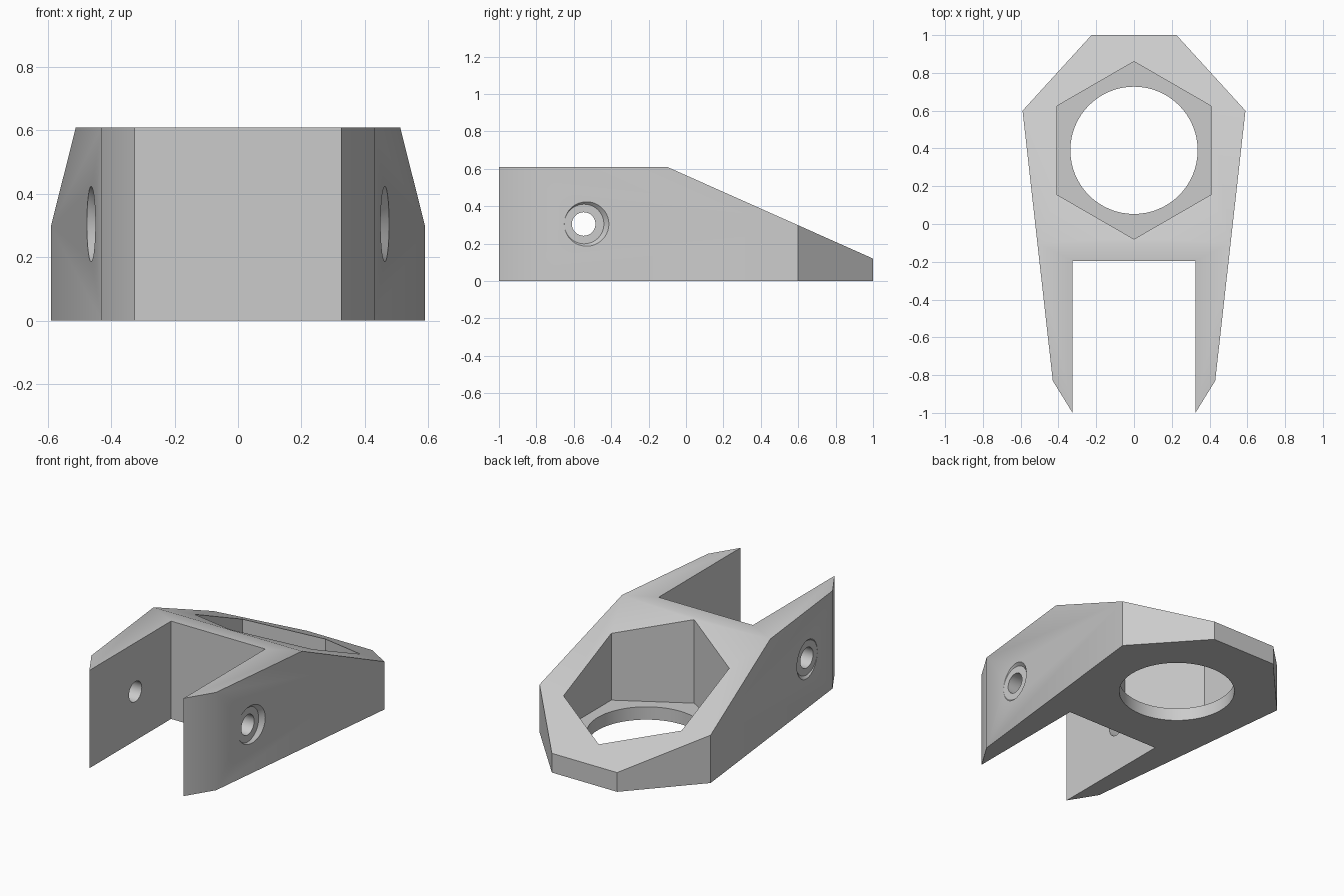
import bpy, bmesh, math
from mathutils import Matrix, Vector

cube = bpy.data.objects.get("Cube")
if cube:
    bpy.data.objects.remove(cube, do_unlink=True)

grey = bpy.data.materials.new("plain grey")
grey.use_nodes = True
colour = (0.6, 0.6, 0.6, 1)
grey.diffuse_color = colour
grey.node_tree.nodes["Principled BSDF"].inputs["Base Color"].default_value = colour

HEIGHT = 0.61


def make_object(name, bm):
    bmesh.ops.recalc_face_normals(bm, faces=bm.faces[:])
    mesh = bpy.data.meshes.new(name)
    bm.to_mesh(mesh)
    bm.free()
    mesh.materials.append(grey)
    obj = bpy.data.objects.new(name, mesh)
    bpy.context.collection.objects.link(obj)
    return obj


def prism(points, z0, z1):
    bm = bmesh.new()
    base = bm.faces.new([bm.verts.new((x, y, z0)) for x, y in points])
    top = bmesh.ops.extrude_face_region(bm, geom=[base])["geom"]
    bmesh.ops.translate(bm, vec=(0, 0, z1 - z0),
                        verts=[v for v in top if isinstance(v, bmesh.types.BMVert)])
    return bm


def ring(radius, sides, cx, cy):
    return [(cx + radius * math.sin(math.tau * i / sides),
             cy + radius * math.cos(math.tau * i / sides)) for i in range(sides)]


def cone_along_x(x0, x1, r0, r1, y, z, sides=48):
    bm = bmesh.new()
    length = abs(x1 - x0)
    turn = math.copysign(math.pi / 2, x1 - x0)
    place = Matrix.Translation(((x0 + x1) / 2, y, z)) @ Matrix.Rotation(turn, 4, "Y")
    bmesh.ops.create_cone(bm, cap_ends=True, segments=sides, radius1=r0,
                          radius2=r1, depth=length, matrix=place)
    return bm


# Forked body: half outline mirrored, including the slot between the arms
half = [(0.325, -0.195), (0.325, -1), (0.43, -0.83), (0.59, 0.6), (0.225, 1)]
outline = half + [(-x, y) for x, y in reversed(half)]
bm = prism(outline, 0, HEIGHT)

# Slice the sloping rear top
ridge, tail = Vector((0, -0.1, HEIGHT)), Vector((0, 1, 0.12))
slope = Vector((1, 0, 0)).cross(tail - ridge)
cut = bmesh.ops.bisect_plane(bm, geom=bm.verts[:] + bm.edges[:] + bm.faces[:],
                             plane_co=ridge, plane_no=slope, clear_outer=True)
bmesh.ops.holes_fill(bm, edges=[e for e in bm.edges if e.is_boundary])
body = make_object("forked_bracket", bm)

# Hexagonal pocket, round opening, cross hole and countersinks
cutters = [
    make_object("hex_pocket_cutter", prism(ring(0.47, 6, 0, 0.39), 0.08, 1)),
    make_object("round_opening_cutter", prism(ring(0.337, 64, 0, 0.39), -0.1, 0.3)),
    make_object("cross_hole_cutter", cone_along_x(-1, 1, 0.063, 0.063, -0.547, 0.305)),
]
for side, label in ((1, "left"), (-1, "right")):
    cutters.append(make_object(label + "_countersink_cutter", cone_along_x(
        side * 0.45, side * 0.55, 0.106, 0.206, -0.545, 0.305)))

bpy.ops.object.select_all(action="DESELECT")
body.select_set(True)
bpy.context.view_layer.objects.active = body
for cutter in cutters:
    mod = body.modifiers.new(cutter.name, "BOOLEAN")
    mod.operation = "DIFFERENCE"
    mod.solver = "EXACT"
    mod.object = cutter
    bpy.ops.object.modifier_apply(modifier=mod.name)
    bpy.data.objects.remove(cutter, do_unlink=True)

bpy.ops.object.shade_smooth_by_angle(angle=math.radians(30))
